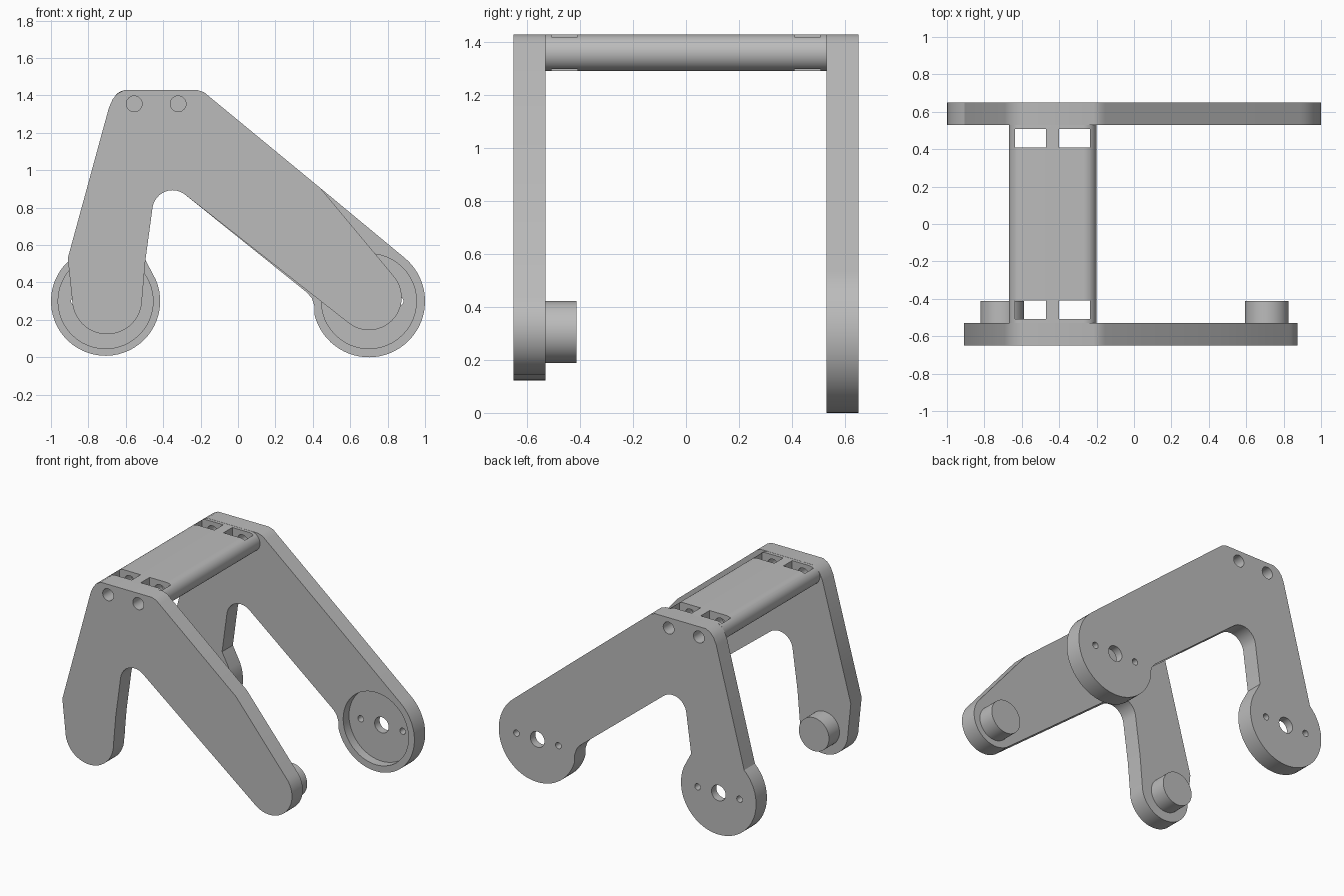
import bpy, bmesh
from math import sin, cos, radians
from mathutils import Matrix

cube = bpy.data.objects.get("Cube")
if cube:
    bpy.data.objects.remove(cube)

grey = bpy.data.materials.new("plain grey")
grey.use_nodes = True
grey.diffuse_color = (0.5, 0.5, 0.5, 1)
bsdf = next(n for n in grey.node_tree.nodes if n.type == 'BSDF_PRINCIPLED')
bsdf.inputs["Base Color"].default_value = (0.5, 0.5, 0.5, 1)

INNER, OUTER = 0.53, 0.65
FOOT_Z = 0.3
BOLTS = (-0.555, -0.32)


def arc(cx, cz, r, start, end, n=24):
    """Points in the XZ plane along an arc, angles in degrees."""
    steps = [radians(start + (end - start) * i / n) for i in range(n + 1)]
    return [(cx + r * cos(a), cz + r * sin(a)) for a in steps]


def prism(name, outline, y0, y1):
    """Extrude an XZ outline from y0 to y1."""
    bm = bmesh.new()
    face = bm.faces.new([bm.verts.new((x, y0, z)) for x, z in outline])
    out = bmesh.ops.extrude_face_region(bm, geom=[face])
    moved = [v for v in out["geom"] if isinstance(v, bmesh.types.BMVert)]
    bmesh.ops.translate(bm, verts=moved, vec=(0, y1 - y0, 0))
    bmesh.ops.recalc_face_normals(bm, faces=bm.faces)
    mesh = bpy.data.meshes.new(name)
    bm.to_mesh(mesh)
    bm.free()
    mesh.materials.append(grey)
    obj = bpy.data.objects.new(name, mesh)
    bpy.context.collection.objects.link(obj)
    return obj


def rod(name, x, z, r, y0, y1, n=48):
    return prism(name, arc(x, z, r, 0, 360 - 360 / n, n - 1), y0, y1)


def cut(obj, cutter):
    """Subtract the cutter, bake the result and discard the cutter."""
    cutter.hide_render = True
    mod = obj.modifiers.new("cut", 'BOOLEAN')
    mod.operation, mod.solver, mod.object = 'DIFFERENCE', 'EXACT', cutter
    bpy.context.view_layer.update()
    graph = bpy.context.evaluated_depsgraph_get()
    mesh = bpy.data.meshes.new_from_object(obj.evaluated_get(graph))
    obj.modifiers.clear()
    obj.data = mesh
    bpy.data.objects.remove(cutter)


def finish(obj):
    bpy.ops.object.select_all(action='DESELECT')
    obj.select_set(True)
    bpy.context.view_layer.objects.active = obj
    bpy.ops.object.shade_smooth_by_angle(angle=radians(25))


# Outline pieces shared by both side plates
arch = [(-0.495, 0.52)] + arc(-0.35, 0.785, 0.108, 172, 50, 12)
crown = [(0.44, 0.905), (-0.155, 1.395), (-0.18, 1.416), (-0.215, 1.428),
         (-0.61, 1.428), (-0.645, 1.41), (-0.67, 1.38), (-0.69, 1.335)]

# Front plate with slim feet
front = prism("front_plate",
              [(-0.91, 0.53)] + arc(-0.70, 0.31, 0.187, 180, 360) + arch
              + arc(0.70, 0.32, 0.175, 230, 402) + crown, -OUTER, -INNER)

# Back plate with round feet
back = prism("back_plate",
             arc(-0.708, FOOT_Z, 0.292, 133, 383, 40) + arch
             + [(0.37, 0.345), (0.395, 0.315), (0.41, 0.27)]
             + arc(0.70, FOOT_Z, 0.30, 195, 411, 40) + crown, INNER, OUTER)

# Recess, hub hole and screw holes in each round foot
for x in (-0.708, 0.70):
    cut(back, rod("recess", x, FOOT_Z, 0.254, INNER - 0.1, INNER + 0.065))
    for dx, r in ((0, 0.055), (-0.163, 0.022), (0.163, 0.022)):
        cut(back, rod("hole", x + dx, FOOT_Z, r, INNER, OUTER + 0.1, 24))

# Bolt holes near the crown
for x in BOLTS:
    for plate, y in ((front, -0.59), (back, 0.59)):
        cut(plate, rod("hole", x, 1.355, 0.042, y - 0.2, y + 0.2, 24))

# Crossbar with rounded sides, open nut pockets and bolt bores
bar = prism("crossbar", arc(-0.60, 1.358, 0.069, 90, 270)
            + arc(-0.269, 1.358, 0.069, -90, 90), -INNER, INNER)
for side in (-1, 1):
    for x in BOLTS:
        lo, hi = x - 0.08, x + 0.085
        box = [(lo, 1.2), (hi, 1.2), (hi, 1.5), (lo, 1.5)]
        cut(bar, prism("pocket", box, *sorted((side * 0.41, side * 0.508))))
        cut(bar, rod("bore", x, 1.355, 0.042, *sorted((side * 0.33, side * 0.6)), 24))

# Pivot pins on the inside of the front plate
pins = [rod(name, x, 0.305, 0.117, -INNER, -0.413)
        for name, x in (("right_pivot_pin", -0.705), ("left_pivot_pin", 0.71))]

for obj in [front, back, bar] + pins:
    finish(obj)
